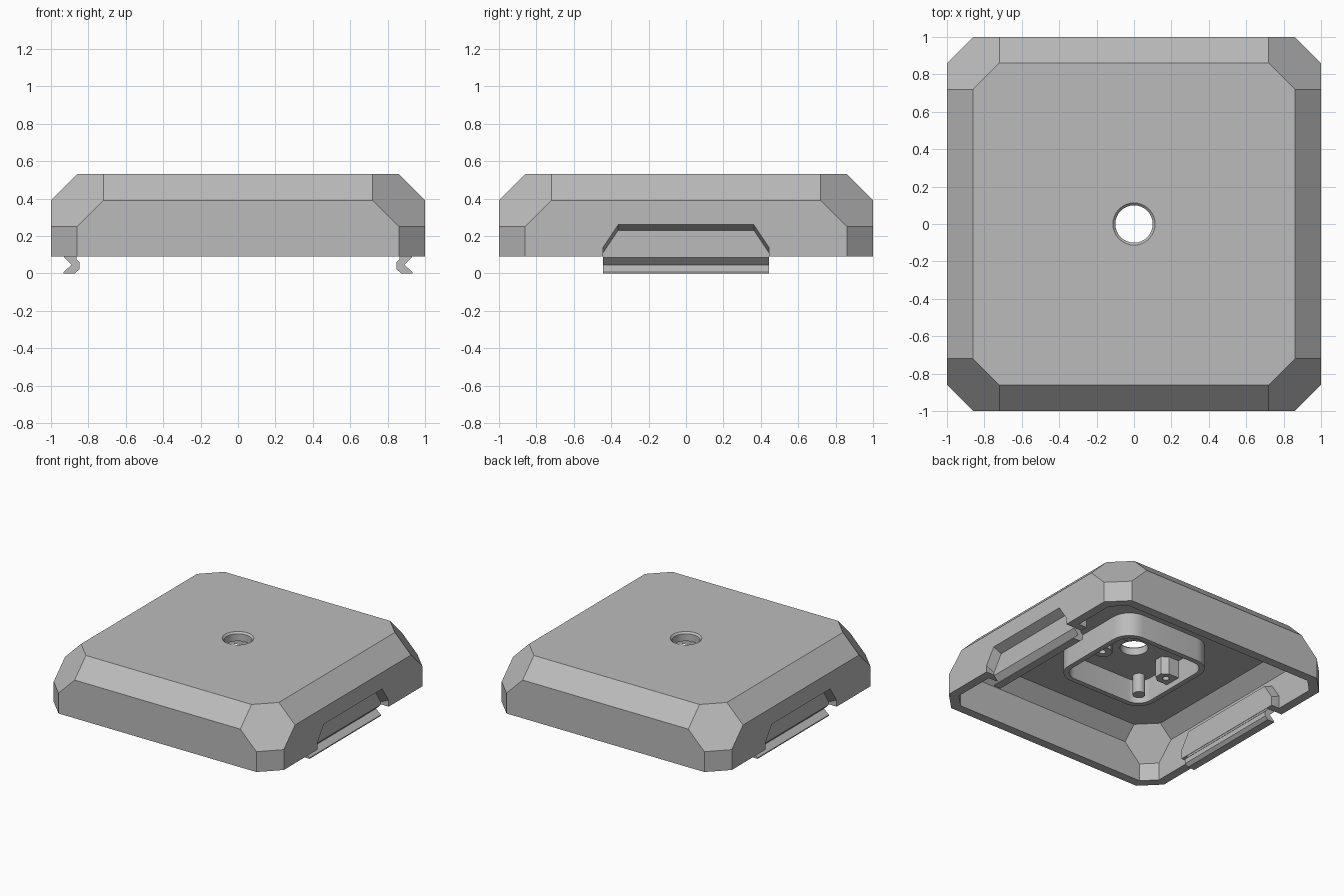
import bpy, bmesh
from math import cos, sin, pi, sqrt
from mathutils import Vector
from itertools import product

if "Cube" in bpy.data.objects:
    bpy.data.objects.remove(bpy.data.objects["Cube"])

grey = bpy.data.materials.new("light_grey")
grey.use_nodes = True
grey.diffuse_color = (0.5, 0.5, 0.5, 1)
grey.node_tree.nodes["Principled BSDF"].inputs["Base Color"].default_value = (0.5, 0.5, 0.5, 1)


def finish(name, bm):
    bmesh.ops.recalc_face_normals(bm, faces=bm.faces)
    mesh = bpy.data.meshes.new(name)
    bm.to_mesh(mesh)
    bm.free()
    obj = bpy.data.objects.new(name, mesh)
    bpy.context.collection.objects.link(obj)
    mesh.materials.append(grey)
    return obj


def loft(name, *rings):
    """Closed solid through matching rings of 3D points."""
    bm = bmesh.new()
    loops = [[bm.verts.new(p) for p in ring] for ring in rings]
    n = len(loops[0])
    for a, b in zip(loops, loops[1:]):
        for i in range(n):
            j = (i + 1) % n
            bm.faces.new((a[i], a[j], b[j], b[i]))
    bm.faces.new(loops[0])
    bm.faces.new(loops[-1])
    return finish(name, bm)


def circle(r, z, x=0, y=0, n=32):
    return [(x + r * cos(2 * pi * i / n), y + r * sin(2 * pi * i / n), z) for i in range(n)]


def rounded_square(half, r, z, steps=8):
    pts = []
    for k, (sx, sy) in enumerate(((1, 1), (-1, 1), (-1, -1), (1, -1))):
        for i in range(steps + 1):
            a = pi / 2 * (k + i / steps)
            pts.append((sx * (half - r) + r * cos(a), sy * (half - r) + r * sin(a), z))
    return pts


def boolean(obj, tool, operation="DIFFERENCE"):
    mod = obj.modifiers.new("cut", "BOOLEAN")
    mod.operation, mod.object, mod.solver = operation, tool, "EXACT"
    bpy.context.view_layer.objects.active = obj
    bpy.ops.object.modifier_apply(modifier=mod.name)
    bpy.data.objects.remove(tool)


def chamfered_block(name, inset, bottom):
    """Block with flat chamfers on its sides, top edges and top corners."""
    bm = bmesh.new()
    bmesh.ops.create_cube(bm, size=2)
    for v in bm.verts:
        v.co.x *= 1 - inset
        v.co.y *= 1 - inset
        v.co.z = 0.53 - inset if v.co.z > 0 else bottom
    planes = []
    for sx, sy in product((-1, 1), repeat=2):
        planes += [((sx, sy, 0), 1.86), ((sx, sy, 1), 2.11)]
    for s in (-1, 1):
        planes += [((s, 0, 1), 1.39), ((0, s, 1), 1.39)]
    for normal, distance in planes:
        n = Vector(normal)
        point = n.normalized() * (distance / n.length - inset)
        bmesh.ops.bisect_plane(bm, geom=bm.verts[:] + bm.edges[:] + bm.faces[:],
                               plane_co=point, plane_no=n, clear_outer=True, dist=1e-5)
        bmesh.ops.holes_fill(bm, edges=[e for e in bm.edges if e.is_boundary])
    return finish(name, bm)


def trapezoid(x, half, top, shoulder):
    return [(x, -half, 0), (x, half, 0), (x, half, shoulder),
            (x, half - 0.08, top), (x, 0.08 - half, top), (x, -half, shoulder)]


# Hollow chamfered shell with inward bulges behind the side recesses
WALL = 0.07
shell = chamfered_block("shell", 0, 0.09)
cavity = chamfered_block("cavity", WALL, 0)
for s in (-1, 1):
    boolean(cavity, loft("bulge", trapezoid(s * 0.86, 0.5, 0.28, 0.16),
                         trapezoid(s * 1.05, 0.5, 0.36, 0.24)))
boolean(shell, cavity)
for s in (-1, 1):
    boolean(shell, loft("recess", trapezoid(s * 0.93, 0.443, 0.23, 0.11),
                        trapezoid(s * 1.0, 0.443, 0.26, 0.14),
                        trapezoid(s * 1.07, 0.443, 0.29, 0.17)))

# Central hole with a chamfered edge
boolean(shell, loft("hole", circle(0.1, 0.3), circle(0.1, 0.517),
                    circle(0.113, 0.53), circle(0.113, 0.6)))

# Rounded square collar hanging from the ceiling
collar = loft("collar", rounded_square(0.4, 0.15, 0.275), rounded_square(0.4, 0.15, 0.462))
boolean(collar, loft("collar_inside", rounded_square(0.36, 0.11, 0.2), rounded_square(0.36, 0.11, 0.6)))

for s, side in ((1, "left"), (-1, "right")):
    # Screw boss joined to the collar wall
    boss = loft(side + "_screw_boss", *[
        [(s * x, y, z) for x, y in ((0.37, -0.065), (0.27, -0.065), (0.225, -0.03),
                                    (0.225, 0.03), (0.27, 0.065), (0.37, 0.065))]
        for z in (0.32, 0.462)])
    boolean(boss, loft("screw_hole", circle(0.025, 0.2, s * 0.295, n=16),
                       circle(0.025, 0.44, s * 0.295, n=16)))

    # Round peg in the collar corner
    loft(side + "_peg", circle(0.045, 0.31, s * 0.285, s * 0.285, 20),
         circle(0.045, 0.462, s * 0.285, s * 0.285, 20))

    # Notched snap clip below the side recess
    profile = ((0.93, 0.1), (0.93, 0.085), (0.89, 0.045), (0.932, 0.008), (0.932, 0),
               (0.872, 0), (0.848, 0.022), (0.848, 0.06), (0.863, 0.075), (0.863, 0.1))
    loft(side + "_clip", *[[(s * x, y, z) for x, z in profile] for y in (-0.443, 0.443)])

# Smooth the round parts, keep the chamfers crisp
bpy.ops.object.select_all(action="DESELECT")
for obj in bpy.context.collection.objects:
    if obj.type == "MESH":
        obj.select_set(True)
        bpy.context.view_layer.objects.active = obj
bpy.ops.object.shade_smooth_by_angle(angle=pi / 7)
